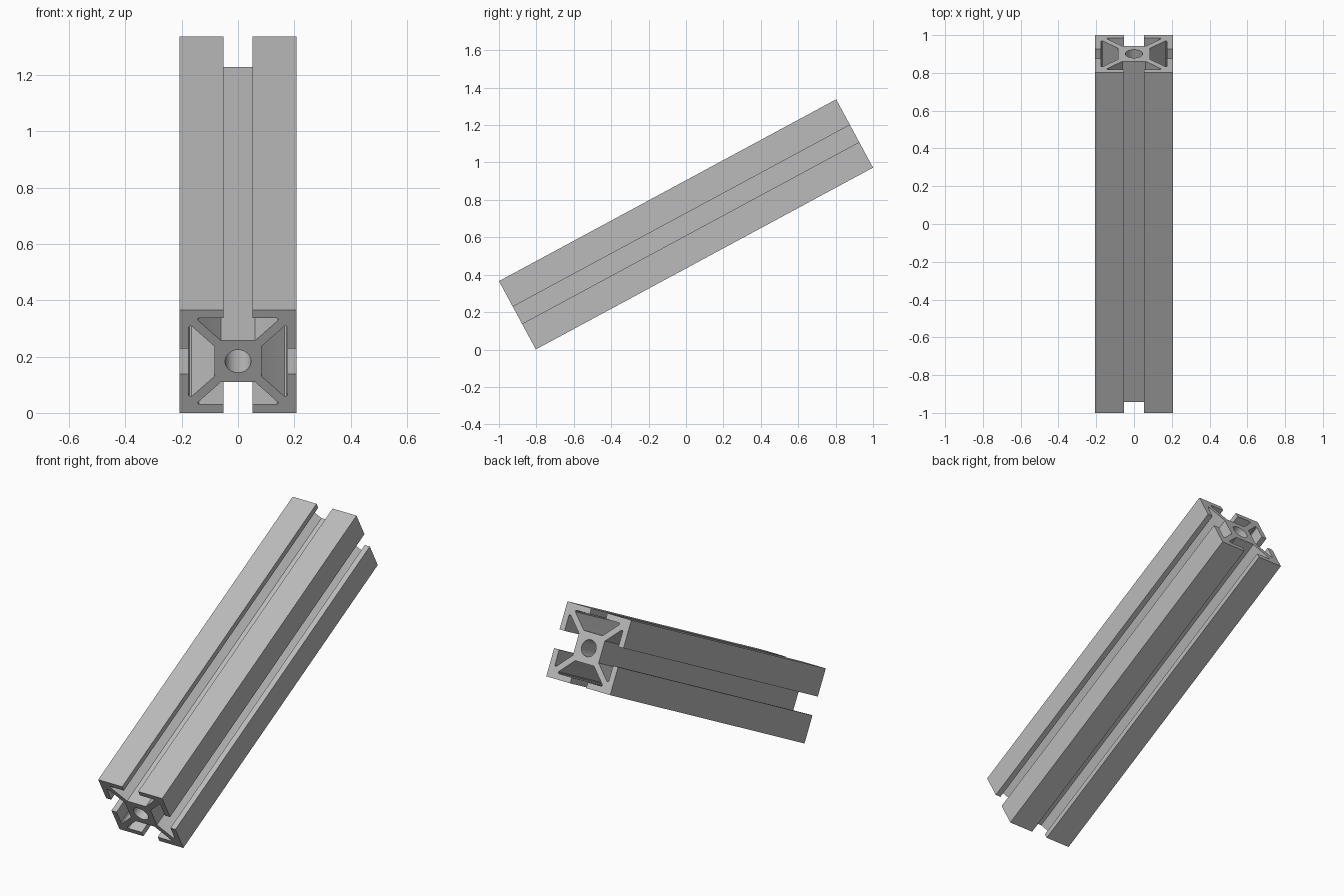
import bpy, bmesh, math
from mathutils import Matrix, Vector

cube = bpy.data.objects.get("Cube")
if cube:
    bpy.data.objects.remove(cube, do_unlink=True)

HALF = 0.2075      # half the outer width
SLOT = 0.052       # half the slot opening
CORE = 0.084       # half the central core
BORE = 0.046       # bore radius
LENGTH = 2.048
TILT = math.radians(28.33)

aluminium = bpy.data.materials.new("grey aluminium")
aluminium.use_nodes = True
grey = (0.5, 0.5, 0.5, 1)
aluminium.diffuse_color = grey
aluminium.node_tree.nodes["Principled BSDF"].inputs["Base Color"].default_value = grey

# One eighth of the slotted section: core, diagonal rib, rounded cavity tip, lip
eighth = [(CORE, 0), (CORE, 0.061), (0.162, 0.139), (0.166, 0.142),
          (0.172, 0.142), (0.175, 0.138), (0.175, SLOT), (HALF, SLOT)]
quarter = eighth + [(HALF, HALF)] + [(y, x) for x, y in reversed(eighth)]
STEPS = 8
for i in range(STEPS + 1):
    a = math.pi / 2 * (1 - i / STEPS)
    quarter.append((BORE * math.cos(a), BORE * math.sin(a)))

# Four quarters joined into the full section
bm = bmesh.new()
for k in range(4):
    turn = Matrix.Rotation(k * math.pi / 2, 3, 'Z')
    bm.faces.new([bm.verts.new(turn @ Vector((x, y, -LENGTH / 2))) for x, y in quarter])
bmesh.ops.remove_doubles(bm, verts=bm.verts[:], dist=0.0005)

# Extrude to a closed bar
result = bmesh.ops.extrude_face_region(bm, geom=bm.faces[:])
top = [g for g in result["geom"] if isinstance(g, bmesh.types.BMVert)]
bmesh.ops.translate(bm, verts=top, vec=(0, 0, LENGTH))
bmesh.ops.recalc_face_normals(bm, faces=bm.faces[:])

# Lean the bar back, rising away from the front
lean = Matrix.Translation((0, 0, 0.669)) @ Matrix.Rotation(TILT - math.pi / 2, 4, 'X')
bmesh.ops.transform(bm, matrix=lean, verts=bm.verts[:])

mesh = bpy.data.meshes.new("slotted_bar")
bm.to_mesh(mesh)
bm.free()
mesh.materials.append(aluminium)
bar = bpy.data.objects.new("slotted_bar", mesh)
bpy.context.collection.objects.link(bar)

bpy.ops.object.select_all(action='DESELECT')
bar.select_set(True)
bpy.context.view_layer.objects.active = bar
bpy.ops.object.shade_smooth_by_angle(angle=math.radians(30))
